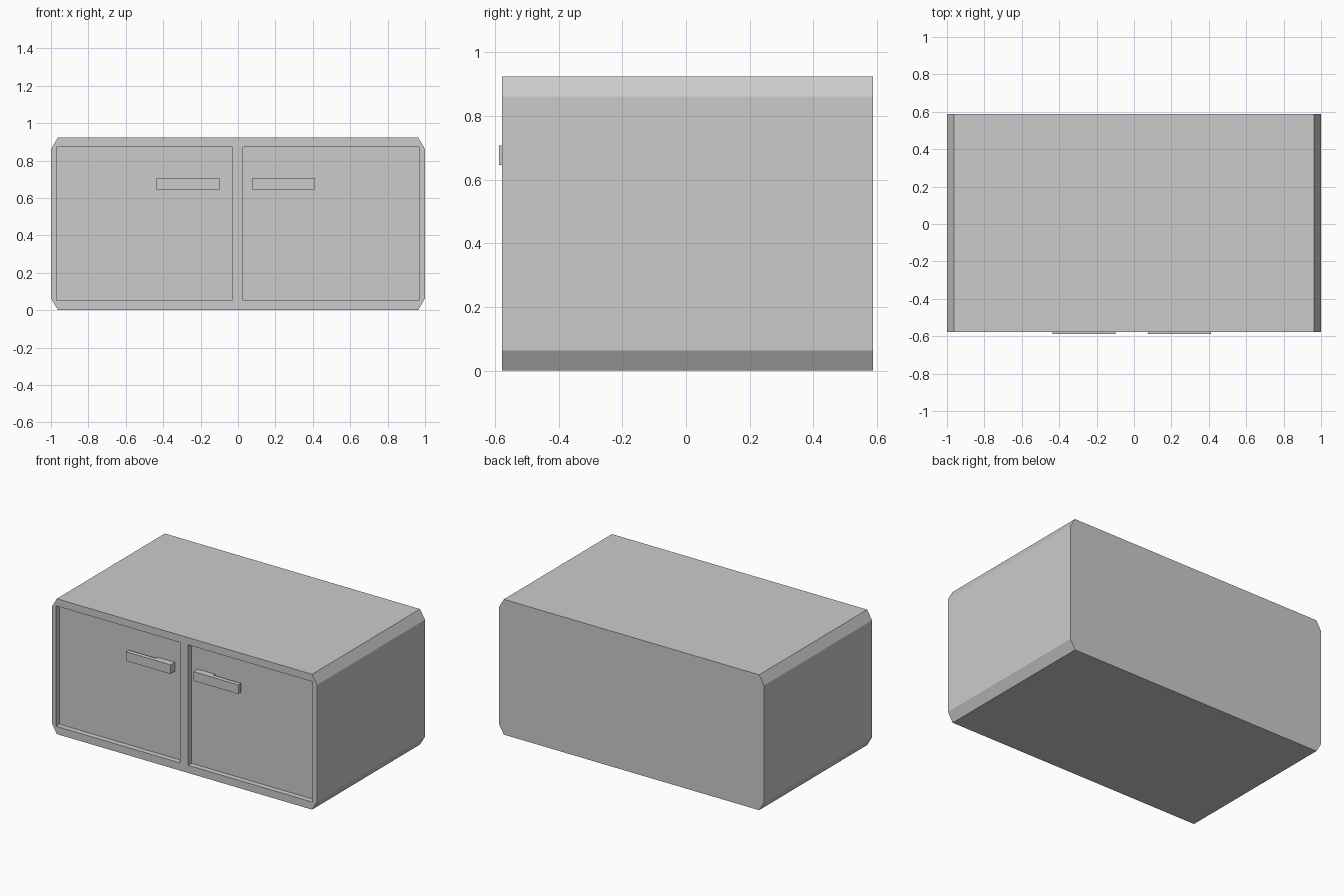
import bpy
import bmesh

if "Cube" in bpy.data.objects:
    bpy.data.objects.remove(bpy.data.objects["Cube"], do_unlink=True)

FRONT, BACK, PANEL = -0.577, 0.587, -0.54
HEIGHT = 0.923

grey = bpy.data.materials.new("plain_grey")
grey.use_nodes = True
colour = (0.6, 0.6, 0.6, 1)
grey.diffuse_color = colour
grey.node_tree.nodes["Principled BSDF"].inputs["Base Color"].default_value = colour


def prism(name, outline, axis, start, end):
    """Extrude an outline along y (outline in x, z) or z (outline in x, y)."""
    bm = bmesh.new()
    place = (lambda a, b: (a, start, b)) if axis == "y" else (lambda a, b: (a, b, start))
    face = bm.faces.new([bm.verts.new(place(a, b)) for a, b in outline])
    moved = bmesh.ops.extrude_face_region(bm, geom=[face])["geom"]
    offset = (0, end - start, 0) if axis == "y" else (0, 0, end - start)
    bmesh.ops.translate(bm, vec=offset,
                        verts=[g for g in moved if isinstance(g, bmesh.types.BMVert)])
    bmesh.ops.recalc_face_normals(bm, faces=bm.faces)
    mesh = bpy.data.meshes.new(name)
    bm.to_mesh(mesh)
    bm.free()
    mesh.materials.append(grey)
    obj = bpy.data.objects.new(name, mesh)
    bpy.context.collection.objects.link(obj)
    return obj


# Cabinet body with chamfered long edges
cx, cz = 0.963, 0.063
half = [(cx, 0), (1, cz), (1, HEIGHT - cz), (cx, HEIGHT)]
body = prism("cabinet_body", half + [(-x, z) for x, z in reversed(half)], "y", FRONT, BACK)

# Two shallow door recesses in the front
for x0, x1 in ((-0.97, -0.033), (0.027, 0.967)):
    outline = [(x0, 0.052), (x1, 0.052), (x1, 0.873), (x0, 0.873)]
    cutter = prism("recess_cutter", outline, "y", FRONT - 0.1, PANEL)
    cutter.hide_render = True
    cut = body.modifiers.new("recess", "BOOLEAN")
    cut.operation = "DIFFERENCE"
    cut.solver = "EXACT"
    cut.object = cutter
    bpy.context.view_layer.objects.active = body
    bpy.ops.object.modifier_apply(modifier=cut.name)
    bpy.data.objects.remove(cutter, do_unlink=True)

# L-shaped handles, each fixed to its door at the end nearest the centre
for name, inner, outer in (("right_handle", -0.098, -0.435), ("left_handle", 0.075, 0.413)):
    post = inner + (0.13 if outer > inner else -0.13)
    front, rear = -0.587, -0.558
    outline = [(inner, front), (outer, front), (outer, rear),
               (post, rear), (post, PANEL), (inner, PANEL)]
    prism(name, outline, "z", 0.645, 0.707)
